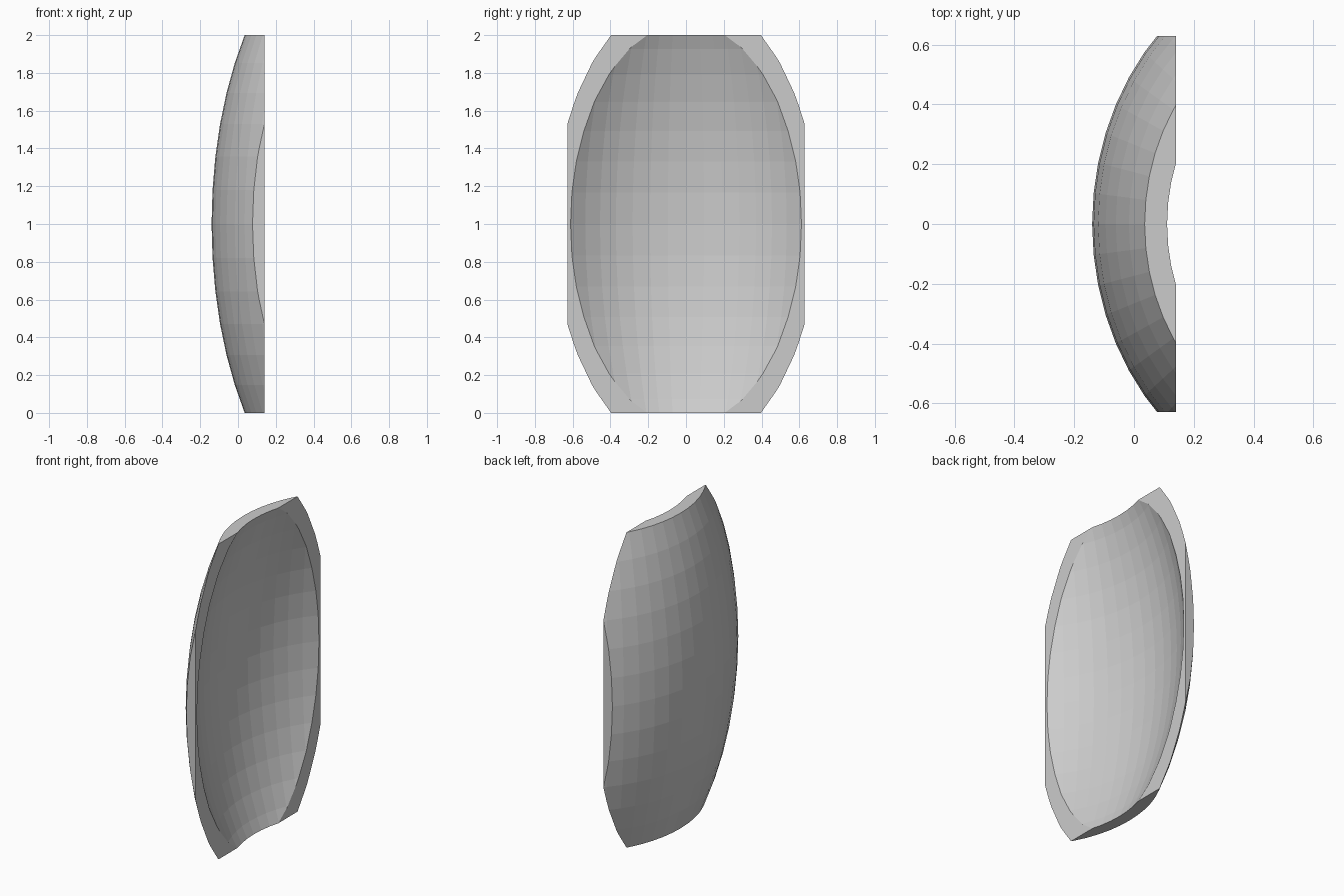
import bpy

if "Cube" in bpy.data.objects:
    bpy.data.objects.remove(bpy.data.objects["Cube"])

RADII = (0.80, 0.92, 1.60)      # outer ellipsoid semi-axes
CENTRE = (0.66, 0.0, 1.0)
INNER = 0.93                    # hollow size relative to outside


def ellipsoid(name, factor):
    bpy.ops.mesh.primitive_uv_sphere_add(segments=56, ring_count=28, radius=1, location=CENTRE)
    ob = bpy.context.object
    ob.name = name
    ob.scale = [r * factor for r in RADII]
    bpy.ops.object.transform_apply(location=True, rotation=True, scale=True)
    return ob


def boolean(target, cutter, operation):
    bpy.context.view_layer.objects.active = target
    mod = target.modifiers.new(operation, 'BOOLEAN')
    mod.operation = operation
    mod.solver = 'EXACT'
    mod.object = cutter
    bpy.ops.object.modifier_apply(modifier=mod.name)
    bpy.data.objects.remove(cutter)


# Thick-walled ellipsoid
shell = ellipsoid("curved_shell_panel", 1.0)
hollow = ellipsoid("hollow", INNER)
boolean(shell, hollow, 'DIFFERENCE')

# Trim to flat rim, sides, top and bottom
bpy.ops.mesh.primitive_cube_add(size=1, location=(-0.18, 0, 1))
trim = bpy.context.object
trim.name = "trim_box"
trim.scale = (0.64, 1.256, 2.0)
bpy.ops.object.transform_apply(location=True, rotation=True, scale=True)
boolean(shell, trim, 'INTERSECT')
